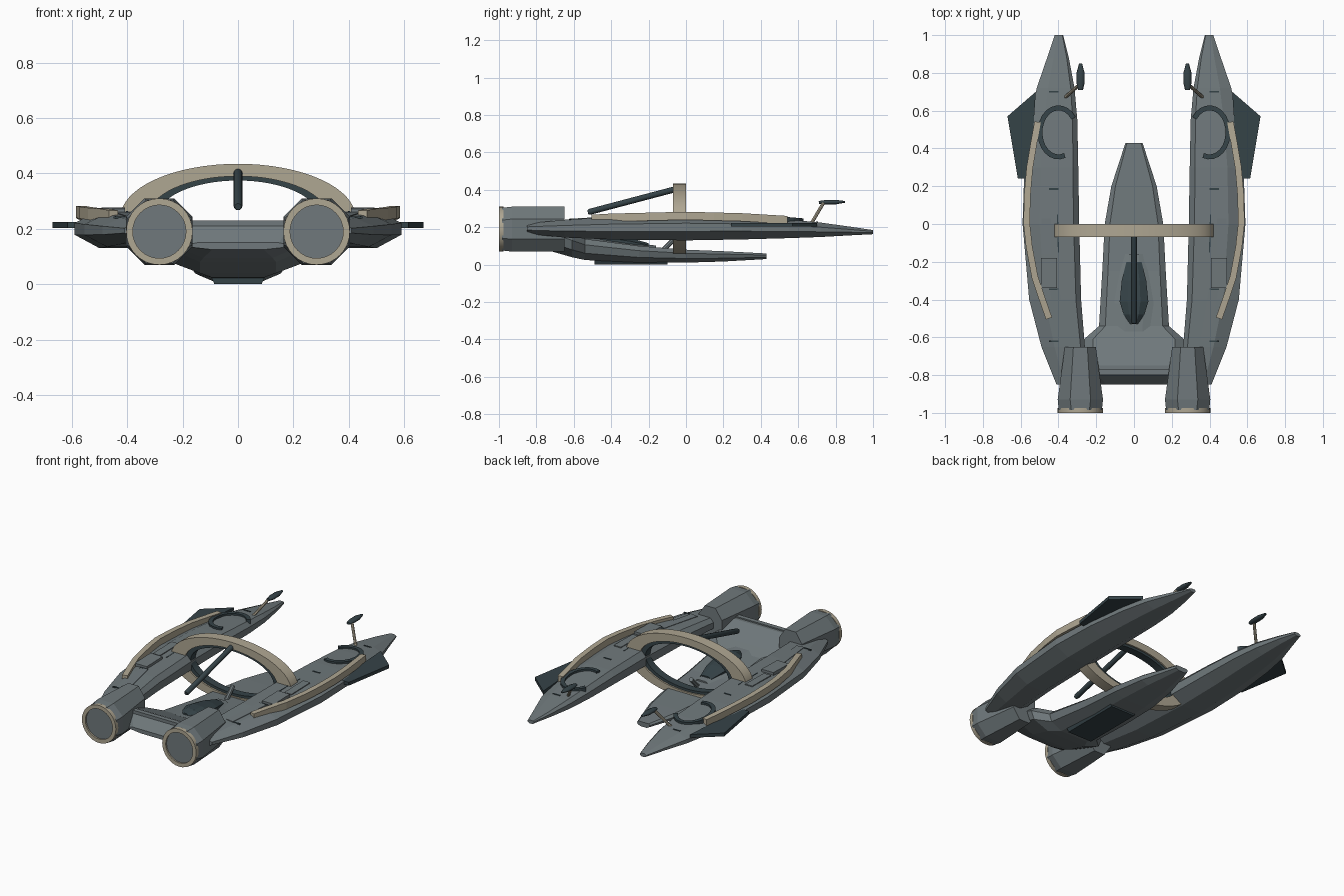
import bpy, bmesh, math
from mathutils import Vector

cube = bpy.data.objects.get("Cube")
if cube:
    bpy.data.objects.remove(cube)


def material(name, rgb):
    m = bpy.data.materials.new(name)
    m.use_nodes = True
    m.diffuse_color = (*rgb, 1)
    m.node_tree.nodes["Principled BSDF"].inputs["Base Color"].default_value = (*rgb, 1)
    return m


GREY = material("hull grey", (0.16, 0.19, 0.2))
DARK = material("dark slate", (0.036, 0.056, 0.064))
SAND = material("sand trim", (0.43, 0.385, 0.29))


def loft(name, sections, mat, mirror=False, closed=False, smooth=None):
    """Skin a row of equal-sized loops of points."""
    bm = bmesh.new()
    rows = [[bm.verts.new(p) for p in s] for s in sections]
    pairs = list(zip(rows, rows[1:]))
    if closed:
        pairs.append((rows[-1], rows[0]))
    else:
        bm.faces.new(rows[0])
        bm.faces.new(rows[-1])
    for a, b in pairs:
        for i in range(len(a)):
            j = (i + 1) % len(a)
            bm.faces.new((a[i], a[j], b[j], b[i]))
    bmesh.ops.recalc_face_normals(bm, faces=bm.faces)
    mesh = bpy.data.meshes.new(name)
    bm.to_mesh(mesh)
    bm.free()
    mesh.materials.append(mat)
    obj = bpy.data.objects.new(name, mesh)
    bpy.context.collection.objects.link(obj)
    if mirror:
        obj.modifiers.new("mirror", "MIRROR").use_clip = False
    if smooth:
        bpy.ops.object.select_all(action="DESELECT")
        obj.select_set(True)
        bpy.context.view_layer.objects.active = obj
        bpy.ops.object.shade_smooth_by_angle(angle=math.radians(smooth))
    return obj


def rod(name, a, b, profile, mat, mirror=False, n=12):
    """Round bar from a to b; profile holds (fraction along, radius)."""
    a, b = Vector(a), Vector(b)
    q = (b - a).to_track_quat("Z", "Y")
    angles = [2 * math.pi * i / n for i in range(n)]
    return loft(name, [[a.lerp(b, t) + q @ Vector((r * math.cos(k), r * math.sin(k), 0))
                        for k in angles] for t, r in profile], mat, mirror, smooth=40)


# Side pontoons: y, inner x, outer x, bottom z, top z
PONTOON = [(-0.85, 0.27, 0.41, 0.165, 0.22), (-0.65, 0.26, 0.49, 0.145, 0.24),
           (-0.4, 0.28, 0.555, 0.135, 0.255), (0, 0.29, 0.59, 0.13, 0.265),
           (0.3, 0.295, 0.58, 0.135, 0.257), (0.55, 0.3, 0.55, 0.142, 0.242),
           (0.72, 0.315, 0.515, 0.148, 0.225), (0.88, 0.345, 0.46, 0.157, 0.203),
           (1, 0.375, 0.42, 0.163, 0.185)]
SHAPE = [(0, 0.35), (0, 0.75), (0.1, 1), (0.7, 1), (1, 0.68), (1, 0.36), (0.7, 0), (0.25, 0)]
loft("side_pontoon", [[(xi + (xo - xi) * s, y, zb + (zt - zb) * t) for s, t in SHAPE]
                      for y, xi, xo, zb, zt in PONTOON], GREY, True)


def deck(y):
    """Height of the pontoon deck at y."""
    for a, b in zip(PONTOON, PONTOON[1:]):
        if y <= b[0]:
            return a[4] + (b[4] - a[4]) * (y - a[0]) / (b[0] - a[0])
    return PONTOON[-1][4]


def strip(name, path, width, low, high, mat):
    """Flat band that follows a path across the pontoon deck."""
    sections = []
    for i, (x, y) in enumerate(path):
        p, q = path[max(i - 1, 0)], path[min(i + 1, len(path) - 1)]
        d = Vector((q[1] - p[1], p[0] - q[0])).normalized() * width / 2
        sections.append([(x + s * d.x, y + s * d.y, deck(y) + h)
                         for s, h in ((-1, low), (1, low), (1, high), (-1, high))])
    return loft(name, sections, mat, True)


strip("deck_rail", [(0.45, -0.5), (0.485, -0.4), (0.525, -0.28), (0.555, -0.12), (0.568, 0),
                    (0.565, 0.15), (0.552, 0.3), (0.53, 0.43), (0.51, 0.54)],
      0.034, -0.025, 0.018, SAND)
arc = [math.radians(a) for a in range(-110, 146, 15)]
strip("deck_hoop", [(0.4 + 0.098 * math.cos(a), 0.485 + 0.13 * math.sin(a)) for a in arc],
      0.026, -0.015, 0.012, DARK)
strip("deck_box", [(0.45, -0.34), (0.45, -0.18)], 0.085, -0.02, 0.016, GREY)
strip("deck_panel", [(0.375, -0.62), (0.42, -0.35)], 0.05, -0.005, 0.004, GREY)
strip("deck_step", [(0.465, -0.16), (0.465, 0.03)], 0.05, -0.01, 0.006, GREY)
for y in (0.7, 0.36, 0.185, -0.345, -0.62):
    strip("deck_slot", [(0.4, y), (0.45, y)], 0.009, -0.004, 0.003, DARK)
strip("deck_seam", [(0.4, -0.15), (0.405, 0.05)], 0.006, -0.004, 0.002, DARK)

# Outboard fins
FIN = [(0.52, 0.7), (0.67, 0.57), (0.615, 0.24), (0.55, 0.24)]
loft("outboard_fin", [[(x, y, z) for x, y in FIN] for z in (0.203, 0.224)], DARK, True)

# Sensors on stalks near the pontoon tips
rod("sensor_stalk", (0.365, 0.67, 0.22), (0.292, 0.735, 0.33), [(0, 0.009), (1, 0.009)],
    SAND, True, 8)
sensor = rod("sensor_pod", (0.283, 0.71, 0.332), (0.283, 0.85, 0.337),
             [(0, 0.013), (0.25, 0.021), (0.65, 0.021), (1, 0.008)], DARK, True, 10)
for v in sensor.data.vertices:
    v.co.z = 0.334 + (v.co.z - 0.334) * 0.6

# Central hull: y, half width, bottom z, top z
HULL = [(0.43, 0.045, 0.03, 0.06), (0.2, 0.12, 0.017, 0.072), (0, 0.155, 0.011, 0.08),
        (-0.25, 0.168, 0.01, 0.1), (-0.54, 0.185, 0.025, 0.138), (-0.61, 0.265, 0.04, 0.165),
        (-0.75, 0.265, 0.08, 0.222), (-0.79, 0.24, 0.095, 0.222), (-0.85, 0.18, 0.125, 0.15)]
HALF = [(0.52, 0), (0.92, 0.32), (1, 0.72), (0.82, 1)]
OUTLINE = HALF + [(-s, t) for s, t in reversed(HALF)]
loft("central_hull", [[(w * s, y, zb + (zt - zb) * t) for s, t in OUTLINE]
                      for y, w, zb, zt in HULL], GREY)
loft("keel_plate", [[(s * w, y, z) for s, y in ((-1, -0.49), (1, -0.49), (1, -0.1), (-1, -0.1))]
                    for w, z in ((0.085, 0), (0.095, 0.022))], DARK)
loft("bridge_beam", [[(x, y, z) for y, z in ((-0.77, 0.2), (-0.8, 0.2), (-0.8, 0.23), (-0.77, 0.23))]
                     for x in (-0.19, 0.19)], GREY)

# Cockpit surround and canopy: y, half width, base z, top z
COAMING = [(-0.16, 0.055, 0.07, 0.102), (-0.42, 0.11, 0.1, 0.135), (-0.57, 0.1, 0.12, 0.15)]
CANOPY = [(-0.2, 0.04, 0.09, 0.115), (-0.3, 0.065, 0.1, 0.143), (-0.41, 0.076, 0.11, 0.163),
          (-0.48, 0.055, 0.12, 0.165), (-0.53, 0.02, 0.13, 0.155)]
for name, rows, mat in (("cockpit_surround", COAMING, GREY), ("canopy", CANOPY, DARK)):
    loft(name, [[(-w, y, a), (w, y, a), (w, y, a + (b - a) * 0.6), (w * 0.45, y, b),
                 (-w * 0.45, y, b), (-w, y, a + (b - a) * 0.6)] for y, w, a, b in rows], mat)


# Elliptical hoop joining the pontoons, with a dark liner
def hoop(name, outer, inner, y0, y1, mat):
    turns = [2 * math.pi * i / 64 for i in range(64)]
    loft(name, [[(0.425 * r * math.cos(a), y, 0.24 + 0.195 * r * math.sin(a))
                 for r, y in ((outer, y0), (outer, y1), (inner, y1), (inner, y0))]
                for a in turns], mat, closed=True, smooth=30)


hoop("main_hoop", 1, 0.77, -0.07, 0, SAND)
hoop("hoop_liner", 0.78, 0.69, -0.06, -0.01, DARK)
rod("boom", (0, -0.525, 0.28), (0, -0.04, 0.408), [(0, 0.012), (0.02, 0.016), (1, 0.016)], DARK)
rod("hull_strut", (0, -0.12, 0.08), (0, -0.05, 0.15), [(0, 0.014), (1, 0.014)], GREY, n=8)

# Engines: octagonal housings that narrow forward
CENTRE, MID = 0.284, 0.19


def octagon(y, wide, tall, cut):
    pts = [(1, cut), (cut, 1), (-cut, 1), (-1, cut), (-1, -cut), (-cut, -1), (cut, -1), (1, -cut)]
    return [(CENTRE + wide * s, y, MID + tall * t) for s, t in pts]


loft("engine_housing", [octagon(-0.985, 0.114, 0.114, 0.42), octagon(-0.93, 0.12, 0.12, 0.45),
                        octagon(-0.65, 0.082, 0.12, 0.45)], GREY, True)
ring = []
for i in range(32):
    a = 2 * math.pi * i / 32
    ring.append([(CENTRE + r * math.cos(a), y, MID + r * math.sin(a))
                 for r, y in ((0.12, -0.975), (0.12, -1), (0.096, -1), (0.096, -0.975))])
loft("engine_rim", ring, SAND, True, closed=True, smooth=30)
rod("engine_disc", (CENTRE, -0.97, MID), (CENTRE, -0.99, MID), [(0, 0.098), (1, 0.098)],
    GREY, True, 32)
